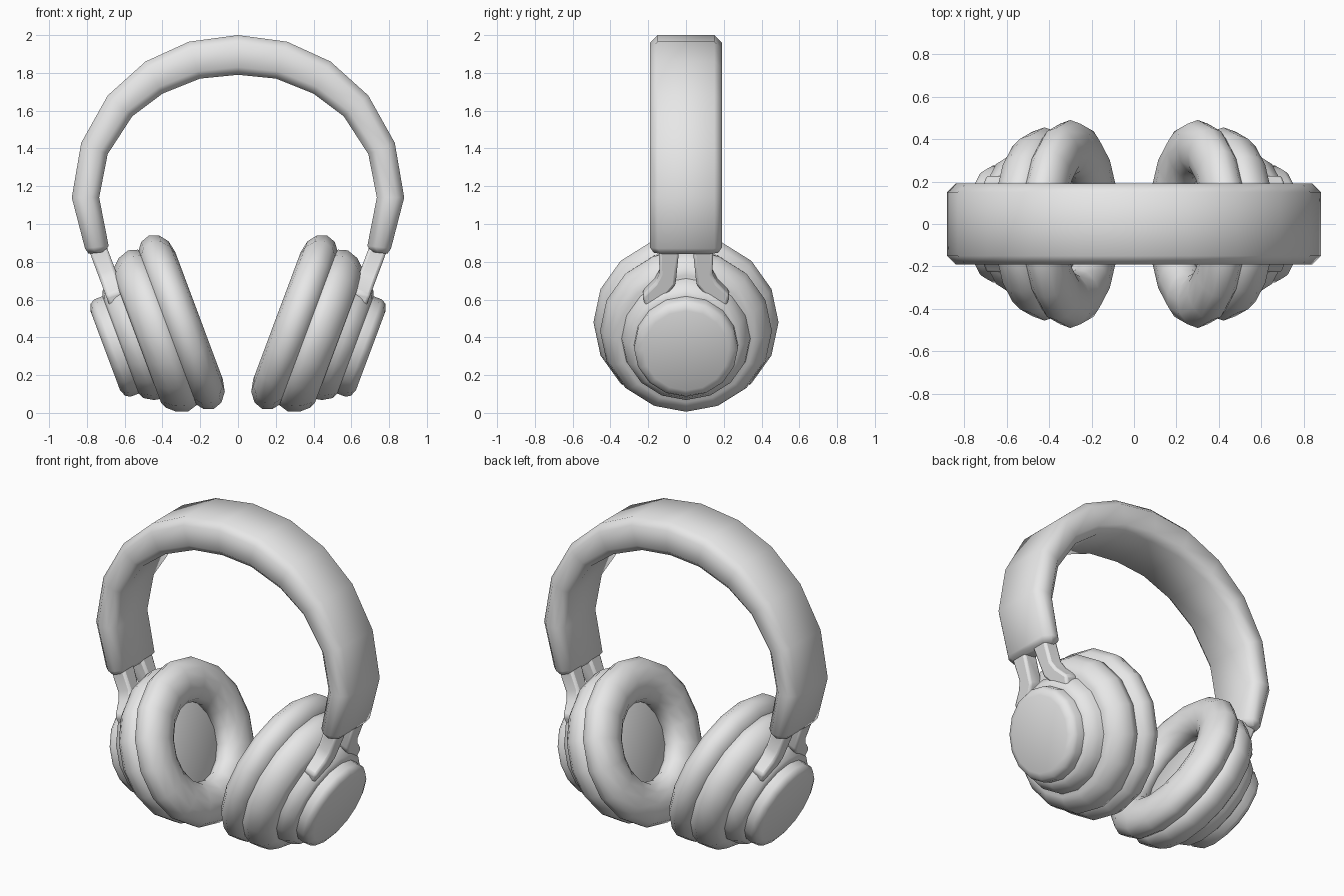
import bpy, bmesh, math
from mathutils import Vector

cube = bpy.data.objects.get("Cube")
if cube:
    bpy.data.objects.remove(cube, do_unlink=True)

grey = bpy.data.materials.new("plain_grey")
grey.use_nodes = True
COLOUR = (0.8, 0.8, 0.8, 1.0)
grey.diffuse_color = COLOUR
for node in grey.node_tree.nodes:
    if node.type == 'BSDF_PRINCIPLED':
        node.inputs["Base Color"].default_value = COLOUR

TILT = math.radians(20.5)
COS, SIN = math.cos(TILT), math.sin(TILT)


def cup_point(side, out, y, up):
    """Local ear cup coordinates (along axis, depth, up the cup) to world."""
    return Vector((side * (0.3 + COS * out + SIN * up), y, 0.48 - SIN * out + COS * up))


def finish(name, bm, angle, bevel=0):
    bmesh.ops.recalc_face_normals(bm, faces=bm.faces)
    mesh = bpy.data.meshes.new(name)
    bm.to_mesh(mesh)
    bm.free()
    mesh.materials.append(grey)
    mesh.shade_smooth()
    mesh.set_sharp_from_angle(angle=math.radians(angle))
    obj = bpy.data.objects.new(name, mesh)
    bpy.context.collection.objects.link(obj)
    if bevel:
        mod = obj.modifiers.new("soft_edges", 'BEVEL')
        mod.width = bevel
        mod.segments = 2
    return obj


def skin(bm, rings, closed=False):
    """Bridge equal rings of vertices; cap the ends unless closed."""
    rows = [[bm.verts.new(p) for p in ring] for ring in rings]
    n = len(rows[0])
    pairs = list(zip(rows, rows[1:]))
    if closed:
        pairs.append((rows[-1], rows[0]))
    else:
        bm.faces.new(rows[0])
        bm.faces.new(rows[-1])
    for a, b in pairs:
        for i in range(n):
            j = (i + 1) % n
            bm.faces.new((a[i], a[j], b[j], b[i]))


def lathe(name, side, profile, closed=False, angle=40, segments=16):
    """Turn (distance out, radius) points about the ear cup axis."""
    turns = [2 * math.pi * i / segments for i in range(segments)]
    bm = bmesh.new()
    skin(bm, [[cup_point(side, a, r * math.sin(t), r * math.cos(t)) for t in turns]
              for a, r in profile], closed)
    return finish(name, bm, angle)


# Ear cups, one per side
cushion = [(0.1 * math.cos(t), 0.36 + 0.13 * math.sin(t))
           for t in (2 * math.pi * i / 12 for i in range(12))]
shell = [(0.04, 0.39), (0.08, 0.44), (0.13, 0.455), (0.19, 0.435), (0.235, 0.395), (0.25, 0.36)]
ring = [(0.23, 0.345), (0.28, 0.335), (0.33, 0.305), (0.345, 0.27)]
dial = [(0.32, 0.275), (0.39, 0.275), (0.415, 0.26), (0.43, 0.225)]
speaker = [(0.05, 0.29), (0.08, 0.29)]
arm = [(0.035, 0.54), (0.145, 0.54), (0.14, 0.39), (0.165, 0.34),
       (0.23, 0.27), (0.21, 0.18), (0.11, 0.26), (0.055, 0.33)]

for side, label in ((1, "left"), (-1, "right")):
    lathe(label + "_ear_cushion", side, cushion, closed=True, angle=60)
    lathe(label + "_speaker_disc", side, speaker)
    lathe(label + "_cup_shell", side, shell, angle=50)
    lathe(label + "_cup_ring", side, ring, angle=50)
    lathe(label + "_cup_dial", side, dial, angle=50)
    # Forked arms joining cup and headband
    for depth, place in ((-1, "front"), (1, "back")):
        bm = bmesh.new()
        skin(bm, [[cup_point(side, out, depth * y, up) for y, up in arm]
                  for out in (0.23, 0.325)])
        finish(f"{label}_{place}_arm", bm, 40, bevel=0.015)

# Headband: matching outer and inner outlines from the crown down to one end
outer = [(0, 2.0), (0.26, 1.965), (0.49, 1.86), (0.69, 1.68), (0.83, 1.43), (0.88, 1.14), (0.81, 0.87)]
inner = [(0, 1.79), (0.2, 1.77), (0.4, 1.69), (0.56, 1.57), (0.69, 1.37), (0.735, 1.14), (0.685, 0.885)]
HALF, CHAMFER = 0.19, 0.04


def band_section(o, i, shrink=0.0, drop=0.0):
    """Chamfered rectangle between an outer and an inner outline point."""
    o, i = Vector((o[0], 0, o[1] - drop)), Vector((i[0], 0, i[1] - drop))
    across = (i - o).normalized()
    o, i = o + across * shrink, i - across * shrink
    half = HALF - shrink
    c = across * CHAMFER
    corners = [(o, half - CHAMFER), (o + c, half), (i - c, half), (i, half - CHAMFER)]
    return ([p + Vector((0, y, 0)) for p, y in corners]
            + [p - Vector((0, y, 0)) for p, y in reversed(corners)])


half_band = [band_section(o, i) for o, i in zip(outer, inner)]
half_band.append(band_section(outer[-1], inner[-1], 0.02, 0.03))
mirrored = [[Vector((-p.x, p.y, p.z)) for p in sec] for sec in reversed(half_band[1:])]
bm = bmesh.new()
skin(bm, mirrored + half_band)
finish("headband", bm, 50)
